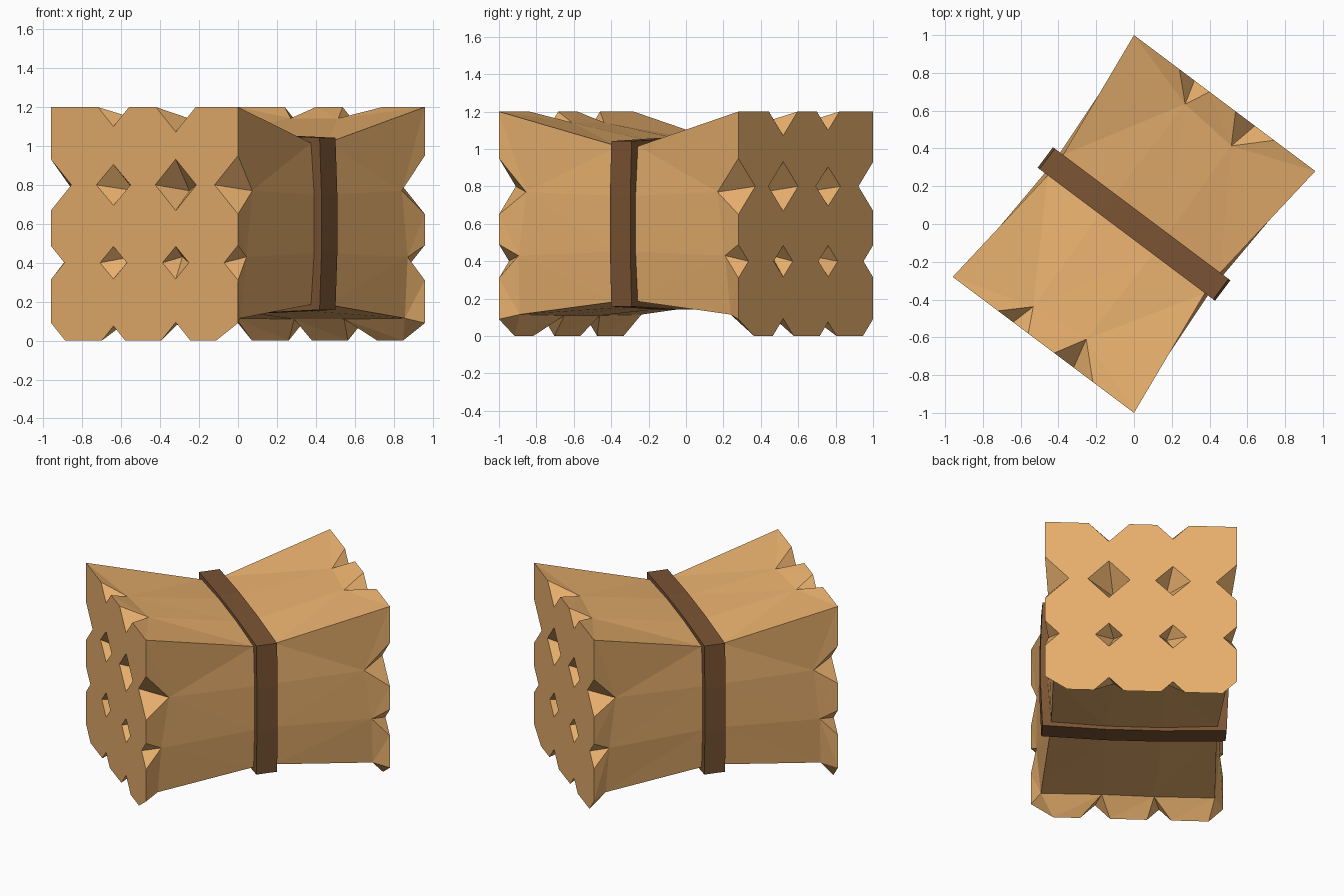
import bpy, bmesh

if "Cube" in bpy.data.objects:
    bpy.data.objects.remove(bpy.data.objects["Cube"])

HALF, WAIST = 0.8, 0.068      # half length of bundle, half width of strap
MID = 0.6                     # height of the bundle's axis


def place(u, v, z):
    """u runs along the bundle, v across it, z from its axis; turned in plan."""
    return (0.6 * u + 0.8 * v, 0.8 * u - 0.6 * v, MID + z)


def material(name, rgb):
    m = bpy.data.materials.new(name)
    m.diffuse_color = (*rgb, 1)
    m.use_nodes = True
    m.node_tree.nodes["Principled BSDF"].inputs["Base Color"].default_value = m.diffuse_color
    return m


def make_object(name, bm, mat=None):
    bmesh.ops.recalc_face_normals(bm, faces=bm.faces)
    me = bpy.data.meshes.new(name)
    bm.to_mesh(me)
    bm.free()
    ob = bpy.data.objects.new(name, me)
    bpy.context.collection.objects.link(ob)
    if mat:
        me.materials.append(mat)
    return ob


def bridge(bm, a, b):
    n = len(a)
    for i in range(n):
        j = (i + 1) % n
        bm.faces.new((a[i], a[j], b[j], b[i]))


def outline(cv, cz, mv, mz, v3, z3):
    """12-point ring, three strips per side: corners and bulged joint points."""
    return [(-cv, cz), (-v3, mz), (v3, mz), (cv, cz), (mv, z3), (mv, -z3),
            (cv, -cz), (v3, -mz), (-v3, -mz), (-cv, -cz), (-mv, -z3), (-mv, z3)]


def step(p, q, r):
    """Point r away from p towards q along the square end."""
    d = abs(q[0] - p[0]) + abs(q[1] - p[1])
    return tuple(a + (b - a) / d * r for a, b in zip(p, q))


def tri(bm, *vs):
    if len(set(vs)) == 3:
        bm.faces.new(vs)


straw = material("straw", (0.806, 0.432, 0.153))
leather = material("strap_brown", (0.198, 0.089, 0.034))

# Bundle: joints round the end, their drawn-in positions behind it, and the waist
end = outline(0.6, 0.6, 0.6, 0.6, 0.2, 0.2)
behind = outline(0.543, 0.485, 0.572, 0.542, 0.164, 0.17)
behind[7], behind[8] = (0.164, -0.49), (-0.164, -0.49)
waist = outline(0.52, 0.415, 0.54, 0.435, 0.175, 0.15)
# cut size before and after each joint, depth of the cut
cuts = [(0, 0, 0), (0.1, 0.1, 0.13), (0.128, 0.128, 0.16), (0, 0, 0),
        (0.15, 0.15, 0.16), (0.09, 0.09, 0.11), (0.09, 0.14, 0.095),
        (0.094, 0.094, 0.11), (0.075, 0.075, 0.1), (0.09, 0.09, 0.095),
        (0.085, 0.085, 0.11), (0.13, 0.13, 0.15)]
bm = bmesh.new()
waists = []
for s in (-1, 1):
    def vert(u, p):
        return bm.verts.new(place(s * u, *p))
    W = [vert(WAIST, p) for p in waist]
    before, after, apex, cap = [], [], [], []
    for i, (v, z) in enumerate(end):
        c0, c1, depth = cuts[i]
        if not c0:                               # sharp upper corners
            e = vert(HALF, (v, z))
            chain, a = [e], e
        else:
            chain = [vert(HALF, step((v, z), end[i - 1], c0)),
                     vert(HALF, step((v, z), end[(i + 1) % 12], c1))]
            a = vert(HALF - depth, behind[i])
            if i % 3:                            # notch between two logs
                inner = (0, z) if abs(v) > 0.5 else (v, 0)
                chain.insert(1, vert(HALF, step((v, z), inner, c0)))
            for p, q in zip(chain, chain[1:]):
                bm.faces.new((p, q, a))
        before.append(chain[0])
        after.append(chain[-1])
        apex.append(a)
        cap += chain
    for i in range(12):                          # log sides, end to waist
        j = (i + 1) % 12
        tri(bm, after[i], before[j], apex[j])
        tri(bm, after[i], apex[j], apex[i])
        if i in (0, 3):                          # strip starting at a sharp corner
            tri(bm, apex[i], apex[j], W[i])
            tri(bm, apex[j], W[j], W[i])
        else:
            tri(bm, apex[i], apex[j], W[j])
            tri(bm, apex[i], W[j], W[i])
    bm.faces.new(cap)
    waists.append(W)
bridge(bm, *waists)
bundle = make_object("log_bundle", bm, straw)

# Diamond pits where four logs meet on each end
bm = bmesh.new()
for s in (-1, 1):
    for v, z, rv, rz in [(-0.2, 0.2, 0.11, 0.105), (0.2, 0.2, 0.132, 0.132),
                         (-0.2, -0.2, 0.086, 0.084), (0.2, -0.2, 0.085, 0.084)]:
        ring = [bm.verts.new(place(s * HALF, v + a * rv, z + b * rz))
                for a, b in ((1, 0), (0, 1), (-1, 0), (0, -1))]
        tips = [bm.verts.new(place(s * (HALF - 1.25 * rz), v * 0.82, z * 0.85)),
                bm.verts.new(place(s * (HALF + 0.1), v, z))]
        for k in range(4):
            a, b = ring[k], ring[(k + 1) % 4]
            bm.faces.new((a, b, tips[0]))
            bm.faces.new((b, a, tips[1]))
cutter = make_object("pit_cutter", bm)
cutter.hide_render = True
mod = bundle.modifiers.new("pits", 'BOOLEAN')
mod.operation = 'DIFFERENCE'
mod.solver = 'EXACT'
mod.object = cutter
bpy.context.view_layer.objects.active = bundle
bundle.select_set(True)
bpy.ops.object.modifier_apply(modifier=mod.name)
bpy.data.objects.remove(cutter)

# Strap round the waist
outer = outline(0.575, 0.442, 0.587, 0.458, 0.18, 0.15)
inner = outline(0.515, 0.41, 0.535, 0.43, 0.175, 0.15)
bm = bmesh.new()
rings = [[bm.verts.new(place(u, *p)) for p in pts]
         for u, pts in ((-WAIST, outer), (WAIST, outer), (WAIST, inner), (-WAIST, inner))]
for a, b in zip(rings, rings[1:] + rings[:1]):
    bridge(bm, a, b)
make_object("waist_strap", bm, leather)
